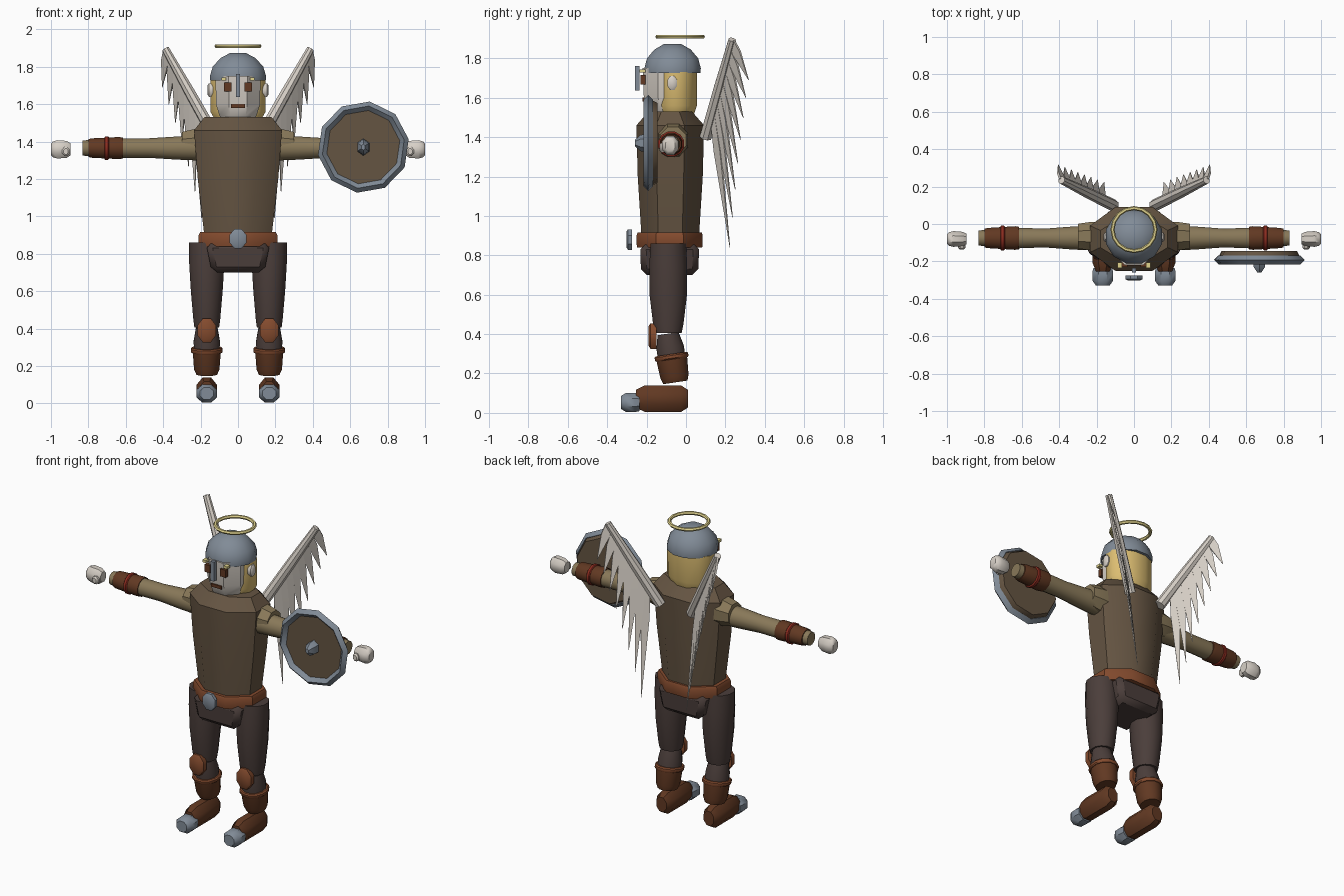
import bpy, math
from mathutils import Vector, Matrix

cube = bpy.data.objects.get("Cube")
if cube:
    bpy.data.objects.remove(cube, do_unlink=True)


def material(name, r, g, b):
    m = bpy.data.materials.new(name)
    m.use_nodes = True
    m.diffuse_color = (r, g, b, 1)
    m.node_tree.nodes["Principled BSDF"].inputs["Base Color"].default_value = (r, g, b, 1)
    return m


tunic = material("tunic brown", .13, .09, .055)
sleeve = material("sleeve olive", .25, .19, .10)
cloth = material("trouser dark brown", .07, .048, .043)
tan = material("tan leather", .23, .07, .027)
leather = material("dark leather", .12, .04, .016)
steel = material("steel", .22, .26, .31)
pale = material("pale ivory", .68, .63, .57)
blond = material("blond", .73, .52, .17)
gold = material("halo gold", .76, .66, .27)
red = material("red cord", .26, .025, .014)

UP, FRONT = Vector((0, 0, 1)), Vector((0, -1, 0))


def finish(ob, name, mat):
    ob.name = name
    ob.data.materials.append(mat)
    bpy.ops.object.select_all(action='DESELECT')
    ob.select_set(True)
    bpy.context.view_layer.objects.active = ob
    bpy.ops.object.shade_smooth_by_angle(angle=math.radians(40))
    return ob


def loft(name, mat, origin, rings, sides=8, axis=UP, side=None):
    """Capped body of oval rings (distance along axis, half width, half depth)."""
    z = Vector(axis).normalized()
    ref = Vector(side) if side else Vector((0, 1, 0) if abs(z.x) > .9 else (1, 0, 0))
    x = (ref - z * ref.dot(z)).normalized()
    y = z.cross(x)
    k = 1 / math.cos(math.pi / sides)
    verts, faces = [], []
    for h, rx, ry in rings:
        for i in range(sides):
            a = math.tau * (i + .5) / sides
            verts.append(Vector(origin) + z * h + x * rx * k * math.cos(a) + y * ry * k * math.sin(a))
    for r in range(len(rings) - 1):
        for i in range(sides):
            j = (i + 1) % sides
            faces.append([r * sides + i, r * sides + j, (r + 1) * sides + j, (r + 1) * sides + i])
    last = (len(rings) - 1) * sides
    faces += [list(range(sides))[::-1], [last + i for i in range(sides)]]
    me = bpy.data.meshes.new(name)
    me.from_pydata(verts, [], faces)
    ob = bpy.data.objects.new(name, me)
    bpy.context.collection.objects.link(ob)
    return finish(ob, name, mat)


def ring(name, mat, loc, major, minor, segs, sides, rot=(0, 0, 0)):
    bpy.ops.mesh.primitive_torus_add(location=loc, rotation=rot, major_radius=major,
                                     minor_radius=minor, major_segments=segs, minor_segments=sides)
    return finish(bpy.context.object, name, mat)


def plate(name, mat, x, y, z, w, h, depth, sides=4):
    """Front-facing plate with half width w and half height h, starting at y."""
    return loft(name, mat, (x, y, z), [(0, w, h), (depth, w, h)], sides, FRONT)


# Torso, belt and hips
loft("torso", tunic, (0, -.08, 0), [(.88, .178, .145), (1.2, .215, .165), (1.46, .235, .172), (1.53, .18, .11)])
loft("belt", tan, (0, -.083, 0), [(.84, .205, .165), (.86, .21, .168), (.9, .21, .168), (.915, .203, .163)])
hips = loft("hips", cloth, (0, -.083, 0), [(.7, .14, .145), (.86, .172, .15)], 4)
bevel = hips.modifiers.new("bevel", 'BEVEL')
bevel.width, bevel.segments = .03, 1
loft("buckle", steel, (0, -.275, .88), [(0, .045, .052), (.02, .045, .052), (.026, .035, .042)], 8, FRONT)

# Head, hair and helmet
loft("head", pale, (0, -.09, 0), [(1.5, .075, .08), (1.54, .1, .105), (1.6, .118, .124), (1.75, .12, .13)])
loft("hair", blond, (0, -.048, 0), [(1.52, .125, .09), (1.56, .148, .103), (1.73, .148, .105)], 12)
loft("helmet", steel, (0, -.068, 0), [(1.725, .148, .142), (1.75, .15, .143), (1.8, .135, .13),
                                      (1.845, .095, .092), (1.872, .045, .045)], 12)
plate("nose_guard", steel, 0, -.235, 1.7, .012, .062, .025)
plate("mouth", leather, 0, -.212, 1.59, .037, .01, .01)
ring("halo", gold, (0, -.03, 1.91), .115, .011, 16, 6)

# Shield on the left arm
turn = math.radians(8)
loft("shield_wood", tunic, (.67, -.145, 1.37), [(0, .195, .195), (.03, .21, .21), (.045, .21, .21)],
     10, FRONT, (math.cos(turn), 0, -math.sin(turn)))
ring("shield_rim", steel, (.67, -.192, 1.37), .222, .024, 10, 4, (math.pi / 2, -math.radians(10), 0))
loft("shield_boss", steel, (.67, -.185, 1.37), [(0, .032, .04), (.045, .03, .036), (.075, .01, .014)], 6, FRONT)

for s, tag in ((1, "left"), (-1, "right")):
    out = Vector((s, 0, 0))

    # Face details
    plate("eye_" + tag, leather, s * .055, -.205, 1.692, .019, .024, .026)
    plate("brow_" + tag, gold, s * .075, -.205, 1.735, .012, .008, .03)
    loft("ear_" + tag, pale, (s * .125, -.07, 1.675), [(0, .025, .036), (.03, .025, .036), (.037, .017, .026)], 8, out)

    # Arm
    arm = (0, -.075, 1.365)
    loft("shoulder_" + tag, sleeve, (0, -.065, 1.385),
         [(.17, .075, .09), (.24, .075, .08), (.3, .066, .066)], 8, out)
    loft("arm_" + tag, sleeve, arm, [(.22, .066, .066), (.32, .062, .062), (.48, .05, .052),
                                     (.62, .055, .052), (.8, .043, .043), (.832, .04, .04)], 12, out)
    loft("bracer_" + tag, leather, arm, [(.615, .06, .056), (.635, .063, .059), (.78, .054, .052),
                                         (.8, .05, .048)], 12, out)
    loft("cord_" + tag, red, arm, [(.69, .061, .058), (.695, .066, .063), (.71, .066, .063),
                                   (.715, .06, .057)], 12, out)
    loft("hand_" + tag, pale, (0, -.08, 1.358), [(.895, .028, .032), (.915, .038, .045), (.965, .042, .049),
                                                 (.99, .036, .042), (1, .025, .03)], 8, out)
    loft("thumb_" + tag, pale, (s * .92, -.1, 1.347), [(0, .02, .024), (.027, .02, .024), (.035, .012, .016)], 8, FRONT)

    # Leg
    x = s * .167
    loft("thigh_" + tag, cloth, (x, -.09, 0), [(.405, .066, .068), (.45, .072, .077), (.6, .085, .095),
                                               (.75, .094, .096), (.86, .094, .09)], 12)
    lean = (0, -.15, 1)
    base = (x, -.054, .155)
    loft("shin_" + tag, cloth, base, [(.1, .068, .07), (.18, .07, .07), (.25, .058, .054)], 12, lean)
    loft("boot_shaft_" + tag, leather, base, [(0, .055, .062), (.03, .068, .072), (.14, .076, .08)], 12, lean)
    loft("boot_cuff_" + tag, tan, base, [(.118, .078, .082), (.124, .084, .086), (.138, .084, .086),
                                         (.145, .078, .08)], 12, lean)
    loft("knee_pad_" + tag, tan, (x, -.15, .39), [(0, .05, .065), (.03, .05, .065), (.04, .038, .05)], 8, FRONT)
    loft("foot_" + tag, leather, (x, .01, .072), [(0, .035, .045), (.035, .054, .067), (.22, .054, .067),
                                                  (.265, .036, .045)], 8, FRONT)
    loft("toe_cap_" + tag, steel, (x, -.235, .053), [(0, .05, .044), (.025, .056, .049), (.07, .054, .048),
                                                     (.095, .036, .033)], 8, FRONT)

    # Wing: a bone with feathers that lengthen towards the back
    root, end = Vector((s * .11, .1, 1.4)), Vector((s * .388, .235, 1.895))
    span = end - root
    loft("wing_bone_" + tag, pale, root, [(0, .03, .03), (span.length * .5, .027, .027),
                                          (span.length, .019, .019)], 8, span)
    count = 8
    for i in range(count):
        t = i / (count - 1)
        start = end - span * (.02 + .72 * t)
        tip = Vector((s * (.405 - .245 * t), .318 - .095 * t, 1.69 - .6 * t - .25 * t * t))
        fall = tip - start
        n = fall.length
        loft(f"feather_{tag}_{i + 1}", pale, start, [(0, .02, .006), (n * .3, .026, .006), (n, .001, .001)],
             4, fall, span)
